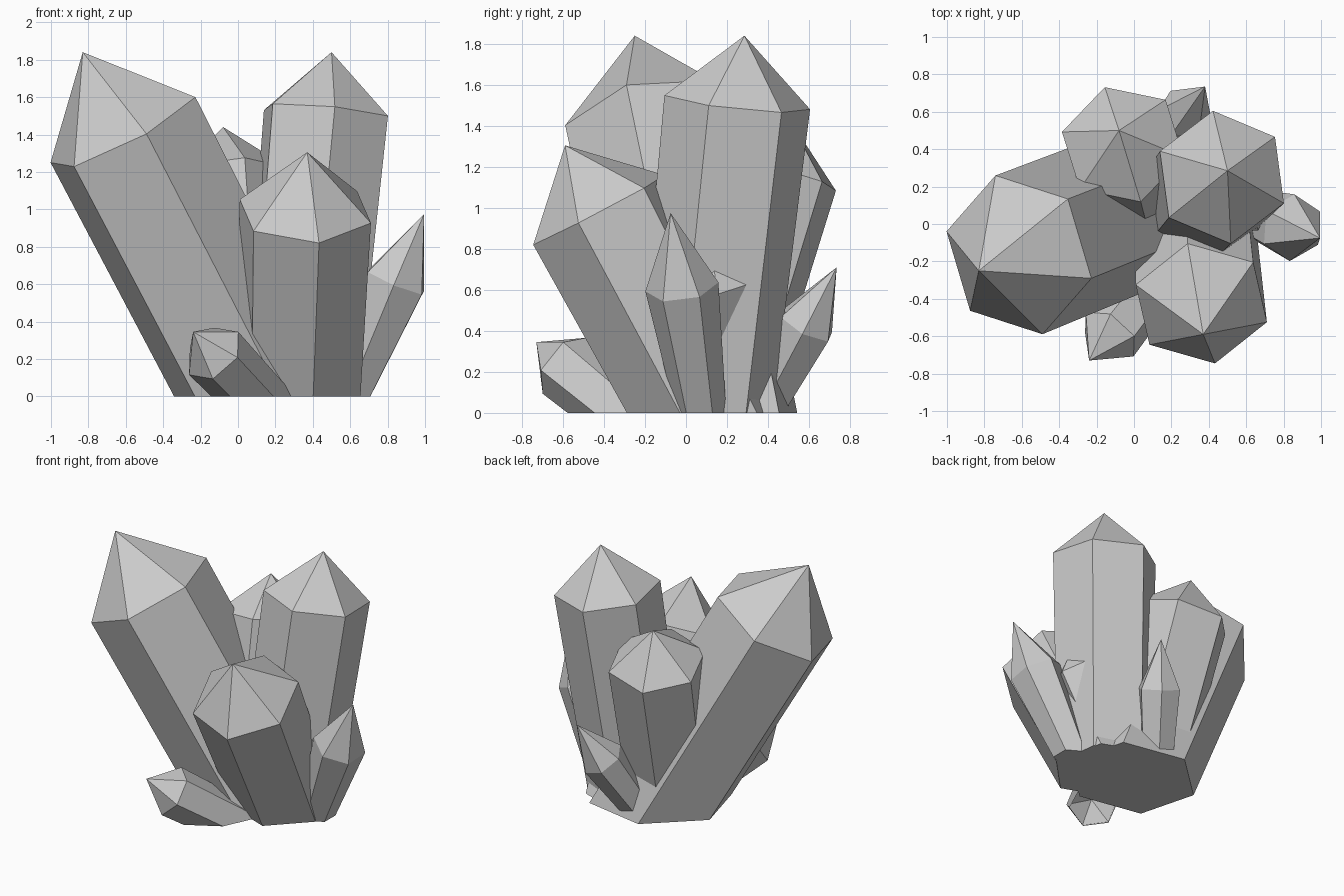
import bpy, bmesh
from math import tau, cos, sin
from mathutils import Vector

if "Cube" in bpy.data.objects:
    bpy.data.objects.remove(bpy.data.objects["Cube"])


def crystal(name, centre, tip, corner, radius, taper, closed=True):
    """Six-sided pointed prism: shoulder ring centre, tip, one ring corner,
    ring radius and width at ground relative to the ring; trimmed at z = 0."""
    c, t = Vector(centre), Vector(tip)
    axis = (t - c).normalized()
    u = Vector(corner) - c
    u = (u - axis * u.dot(axis)).normalized()
    v = axis.cross(u)
    reach = 1.8                                   # run past the ground
    foot = c - axis * (c.z / axis.z * reach)
    foot_radius = radius * (1 - (1 - taper) * reach)

    bm = bmesh.new()

    def ring(p, r):
        return [bm.verts.new(p + r * (u * cos(tau * i / 6) + v * sin(tau * i / 6)))
                for i in range(6)]

    top, low = ring(c, radius), ring(foot, foot_radius)
    apex = bm.verts.new(t)
    for i in range(6):
        j = (i + 1) % 6
        bm.faces.new((top[i], top[j], apex))
        bm.faces.new((low[i], low[j], top[j], top[i]))
    # flat cut on the ground
    cut = bmesh.ops.bisect_plane(bm, geom=bm.verts[:] + bm.edges[:] + bm.faces[:],
                                 plane_co=(0, 0, 0), plane_no=(0, 0, 1), clear_inner=True)
    if closed:
        edges = [e for e in cut["geom_cut"] if isinstance(e, bmesh.types.BMEdge)]
        bmesh.ops.contextual_create(bm, geom=edges)
        bmesh.ops.recalc_face_normals(bm, faces=bm.faces[:])
    mesh = bpy.data.meshes.new(name)
    bm.to_mesh(mesh)
    bm.free()
    bpy.context.collection.objects.link(bpy.data.objects.new(name, mesh))


# Large crystals
crystal("left_crystal", (-.615, -.165, 1.425), (-.83, -.25, 1.84), (-1, -.04, 1.25), .443, .97)
crystal("tall_crystal", (.47, .25, 1.515), (.50, .285, 1.84), (.80, .11, 1.49), .36, .93)
crystal("front_crystal", (.36, -.425, .99), (.37, -.59, 1.305), (.70, -.52, .925), .37, .92)
crystal("back_crystal", (-.06, .425, 1.18), (-.08, .50, 1.44), (-.39, .50, 1.16), .335, .92)
# Small crystals around the base
crystal("right_shard", (.845, -.02, .615), (.995, -.075, .975), (.98, -.11, .55), .18, .68)
crystal("rear_shard", (.27, .587, .43), (.38, .735, .71), (.35, .71, .38), .15, .75)
crystal("low_shard", (-.13, -.59, .23), (-.24, -.73, .345), (0, -.6, .345), .175, .93, closed=False)
# Shard mostly buried in the tall crystal
crystal("buried_shard", (.56, .14, .65), (.63, .12, .84), (.76, .15, .6), .21, .7)
